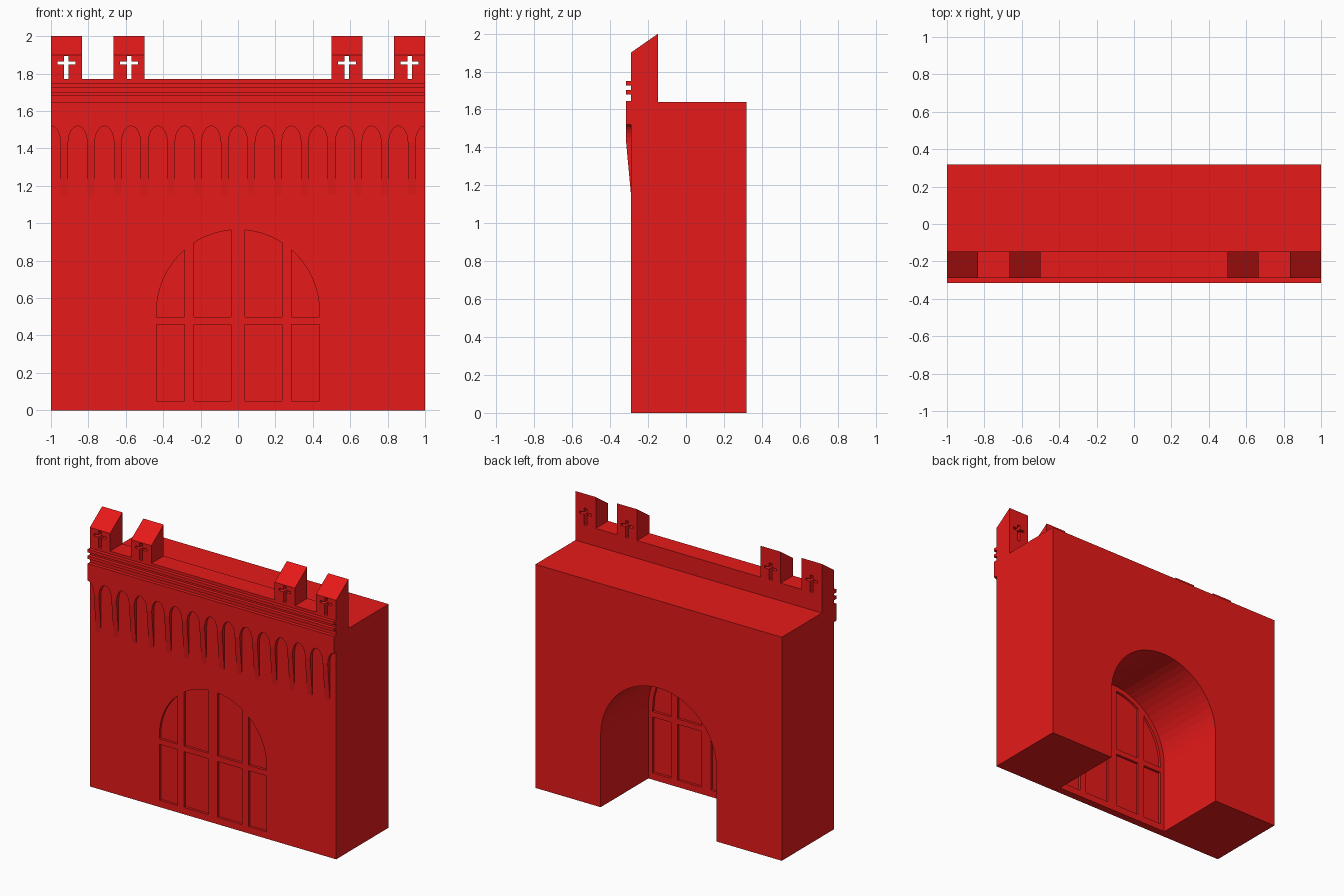
import bpy, bmesh, math
from mathutils import Vector

if "Cube" in bpy.data.objects:
    bpy.data.objects.remove(bpy.data.objects["Cube"])

FRONT, BACK, PROUD = -0.29, 0.318, -0.316

red = bpy.data.materials.new("red")
red.diffuse_color = (0.8, 0.01, 0.01, 1)
red.use_nodes = True
red.node_tree.nodes["Principled BSDF"].inputs["Base Color"].default_value = red.diffuse_color


def prism(name, outline, offset):
    """Closed solid: a polygon of 3D points pushed along an offset."""
    bm = bmesh.new()
    face = bm.faces.new([bm.verts.new(p) for p in outline])
    new = bmesh.ops.extrude_face_region(bm, geom=[face])["geom"]
    bmesh.ops.translate(bm, vec=Vector(offset),
                        verts=[v for v in new if isinstance(v, bmesh.types.BMVert)])
    if not any(f.is_valid and f == face for f in bm.faces):
        bm.faces.new(list(bm.verts)[:len(outline)])
    elif len(bm.faces) < len(outline) + 2:
        bm.faces.new(list(bm.verts)[:len(outline)])
    bmesh.ops.recalc_face_normals(bm, faces=bm.faces)
    me = bpy.data.meshes.new(name)
    bm.to_mesh(me)
    bm.free()
    me.materials.append(red)
    ob = bpy.data.objects.new(name, me)
    bpy.context.collection.objects.link(ob)
    return ob


def front_shape(name, xz, y0, y1):
    return prism(name, [(x, y0, z) for x, z in xz], (0, y1 - y0, 0))


def side_shape(name, yz, x0, x1):
    return prism(name, [(x0, y, z) for y, z in yz], (x1 - x0, 0, 0))


def rect(a0, a1, b0, b1):
    return [(a0, b0), (a1, b0), (a1, b1), (a0, b1)]


def arc(cx, cz, rx, rz, n, a0=180.0, a1=0.0):
    angles = [math.radians(a0 + (a1 - a0) * i / n) for i in range(n + 1)]
    return [(cx + rx * math.cos(a), cz + rz * math.sin(a)) for a in angles]


def carve(ob, cutters):
    """Subtract the cutters, bake the result and remove them."""
    for c in cutters:
        m = ob.modifiers.new("cut", 'BOOLEAN')
        m.operation, m.solver, m.object = 'DIFFERENCE', 'EXACT', c
        c.hide_render = True
    dg = bpy.context.evaluated_depsgraph_get()
    me = bpy.data.meshes.new_from_object(ob.evaluated_get(dg))
    ob.modifiers.clear()
    ob.data = me
    for c in cutters:
        bpy.data.objects.remove(c)


# Gatehouse wall with an arched passage
SPRING, R = 0.53, 0.47
arch = [(-R, 0)] + arc(0, SPRING, R, R, 28) + [(R, 0)]
front_shape("gate_wall", [(-1, 0)] + arch + [(1, 0), (1, 1.64), (-1, 1.64)], FRONT, BACK)

# Door filling the front of the passage, panels recessed on both faces
door = front_shape("door", arch, FRONT, -0.235)
r = 0.435
cutters = []
for s in (-1, 1):
    for x0, x1 in ((0.037, 0.235), (0.287, r)):
        a0 = math.degrees(math.acos(x0 / r))
        a1 = math.degrees(math.acos(x1 / r))
        upper = [(x1, 0.5), (x0, 0.5)] + arc(0, SPRING, r, r, 8, a0, a1)
        for shape in (rect(x0, x1, 0.05, 0.46), upper):
            pts = [(s * x, z) for x, z in shape]
            cutters.append(front_shape("panel_cutter", pts, FRONT - 0.02, FRONT + 0.018))
            cutters.append(front_shape("panel_cutter", pts, -0.253, -0.215))
carve(door, cutters)

# Blind arcade: band with arched lower edge, then tapering corbels
STEP, HALF, LOW = 1 / 7, 0.051, 1.43
edge = []
for k in range(-7, 8):
    if k == -7:
        edge += arc(-1, LOW, HALF, 0.09, 6, 90, 0)
    elif k == 7:
        edge += arc(1, LOW, HALF, 0.09, 6, 180, 90)
    else:
        edge += arc(k * STEP, LOW, HALF, 0.09, 12)
front_shape("arcade_band", edge + [(1, 1.645), (-1, 1.645)], PROUD, FRONT + 0.005)
for k in range(-7, 7):
    side_shape("corbel", [(FRONT + 0.005, LOW), (PROUD, LOW), (FRONT, 1.15), (FRONT + 0.005, 1.15)],
               k * STEP + HALF, (k + 1) * STEP - HALF)

# Parapet and its two string courses
P_BACK = -0.147
side_shape("parapet", rect(FRONT, P_BACK, 1.64, 1.77), -1, 1)
for z0, z1 in ((1.68, 1.702), (1.727, 1.75)):
    side_shape("string_course", rect(PROUD, FRONT + 0.005, z0, z1), -1, 1)

# Merlons with sloped tops and cross-shaped arrow slits
for s in (-1, 1):
    for x0, x1 in ((0.5, 0.665), (0.835, 1.0)):
        merlon = side_shape("merlon", [(FRONT, 1.77), (P_BACK, 1.77), (P_BACK, 2.0), (FRONT, 1.9)],
                            s * x0, s * x1)
        c = s * (x0 + x1) / 2
        w, a = 0.012, 0.048
        cross = [(c - w, 1.76), (c + w, 1.76), (c + w, 1.848), (c + a, 1.848),
                 (c + a, 1.864), (c + w, 1.864), (c + w, 1.893), (c - w, 1.893),
                 (c - w, 1.864), (c - a, 1.864), (c - a, 1.848), (c - w, 1.848)]
        carve(merlon, [front_shape("slit_cutter", cross, FRONT - 0.05, P_BACK + 0.05)])
